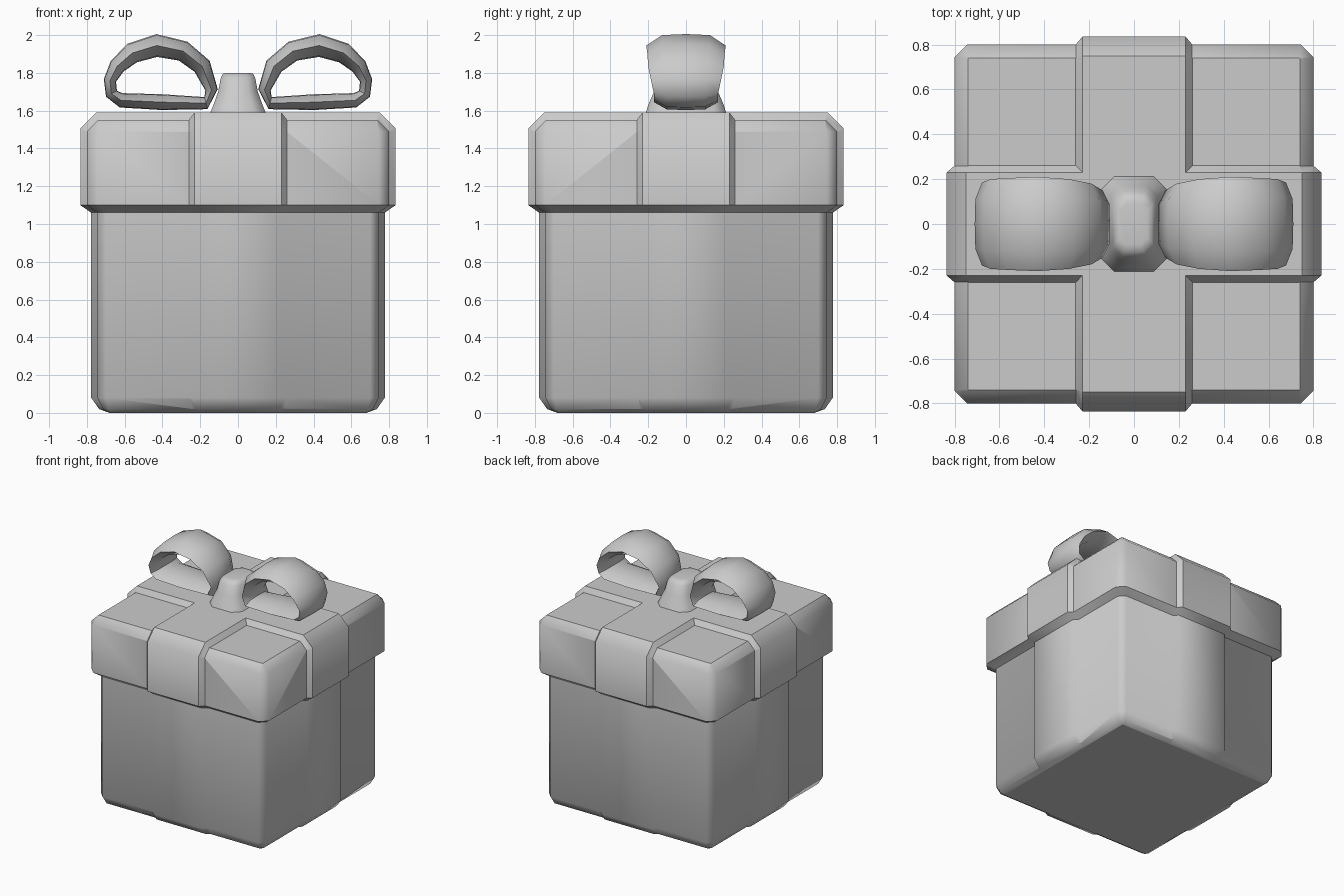
import bpy
import bmesh
import math
from mathutils import Matrix, Vector

cube = bpy.data.objects.get("Cube")
if cube:
    bpy.data.objects.remove(cube, do_unlink=True)

# One plain grey for the whole gift box
GREY = (0.6, 0.6, 0.6, 1)
grey = bpy.data.materials.new("plain_grey")
grey.use_nodes = True
grey.diffuse_color = GREY
grey.node_tree.nodes["Principled BSDF"].inputs["Base Color"].default_value = GREY


def loft(name, rings, cyclic=False):
    """Skin a list of equal-length point rings, capped unless cyclic."""
    bm = bmesh.new()
    loops = [[bm.verts.new(p) for p in ring] for ring in rings]
    pairs = list(zip(loops, loops[1:]))
    if cyclic:
        pairs.append((loops[-1], loops[0]))
    else:
        bm.faces.new(loops[0])
        bm.faces.new(loops[-1])
    for a, b in pairs:
        for i in range(len(a)):
            j = (i + 1) % len(a)
            bm.faces.new((a[i], a[j], b[j], b[i]))
    bmesh.ops.recalc_face_normals(bm, faces=bm.faces[:])
    mesh = bpy.data.meshes.new(name)
    bm.to_mesh(mesh)
    bm.free()
    mesh.materials.append(grey)
    obj = bpy.data.objects.new(name, mesh)
    bpy.context.collection.objects.link(obj)
    return obj


def octagon(z, hx, hy, cut):
    """Rectangle with cut corners at height z."""
    corner = [(hx, hy - cut), (hx - cut, hy)]
    quarter = corner + [(-x, y) for x, y in reversed(corner)]
    return [(x, y, z) for x, y in quarter + [(-x, -y) for x, y in quarter]]


def select_only(obj):
    bpy.ops.object.select_all(action='DESELECT')
    obj.select_set(True)
    bpy.context.view_layer.objects.active = obj


def smooth(obj, degrees):
    select_only(obj)
    bpy.ops.object.shade_smooth_by_angle(angle=math.radians(degrees))


# Box and lid: height, half width, corner cut
box_levels = [(0, .68, .004), (.02, .715, .03), (.08, .745, .045),
              (1.06, .745, .045), (1.10, .80, .055), (1.49, .80, .055),
              (1.55, .74, .004)]
gift_box = loft("gift_box", [octagon(z, h, h, c) for z, h, c in box_levels])

# Wrapping ribbon: height, reach, recessed height, recessed reach, half width
ribbon_levels = [(0, .68, .002, .675, .22), (.02, .735, .022, .71, .22),
                 (.08, .777, .08, .742, .22), (1.06, .777, 1.06, .742, .22),
                 (1.10, .835, 1.10, .797, .23), (1.505, .835, 1.485, .797, .23),
                 (1.59, .75, 1.548, .735, .23)]


def ribbon_band(name, angle):
    outer = [(w, r, z) for z, r, _, _, w in ribbon_levels]
    inner = [(w + .033, r, z) for _, _, z, r, w in ribbon_levels]
    rings = []
    for side, pts in ((-1, inner), (-1, outer), (1, outer), (1, inner)):
        half = [(side * x, y, z) for x, y, z in pts]
        rings.append(half + [(x, -y, z) for x, y, z in reversed(half)])
    band = loft(name, rings)
    band.data.transform(Matrix.Rotation(angle, 4, 'Z'))
    return band


# Merge both bands into the box
for angle in (0, math.pi / 2):
    band = ribbon_band("wrapping_ribbon", angle)
    union = gift_box.modifiers.new("union", 'BOOLEAN')
    union.operation = 'UNION'
    union.solver = 'EXACT'
    union.object = band
    select_only(gift_box)
    bpy.ops.object.modifier_apply(modifier=union.name)
    bpy.data.objects.remove(band, do_unlink=True)
smooth(gift_box, 47)
for face in gift_box.data.polygons:
    if abs(face.normal.z) > .99:
        face.use_smooth = False

# Bow loop path: x, z, half width, thickness
loop_path = [(.14, 1.71, .15, .03), (.19, 1.835, .18, .045), (.29, 1.915, .20, .05),
             (.43, 1.945, .21, .055), (.56, 1.905, .205, .05), (.64, 1.835, .20, .04),
             (.678, 1.76, .185, .03), (.67, 1.69, .17, .03), (.62, 1.655, .17, .035),
             (.40, 1.645, .17, .038), (.17, 1.64, .15, .03)]


def bow_loop(name, side):
    rings = []
    n = len(loop_path)
    for i, (x, z, w, t) in enumerate(loop_path):
        ax, az = loop_path[i - 1][:2]
        bx, bz = loop_path[(i + 1) % n][:2]
        out = Vector((az - bz, bx - ax)).normalized()
        # lens-shaped cross-section, bulging on both sides
        lens = [(-1, 0), (-.6, 1), (0, 1.1), (.6, 1), (1, 0),
                (.6, -1), (0, -1.1), (-.6, -1)]
        rings.append([(side * (x + out.x * t * k), y * w, z + out.y * t * k)
                      for y, k in lens])
    smooth(loft(name, rings, cyclic=True), 50)


bow_loop("left_bow_loop", 1)
bow_loop("right_bow_loop", -1)

# Bow knot flaring onto the lid
knot_levels = [(1.58, .15, .215, .06), (1.63, .13, .20, .055), (1.70, .105, .17, .05),
               (1.77, .092, .145, .04), (1.795, .08, .12, .04), (1.80, .06, .09, .03)]
smooth(loft("bow_knot", [octagon(*level) for level in knot_levels]), 60)
